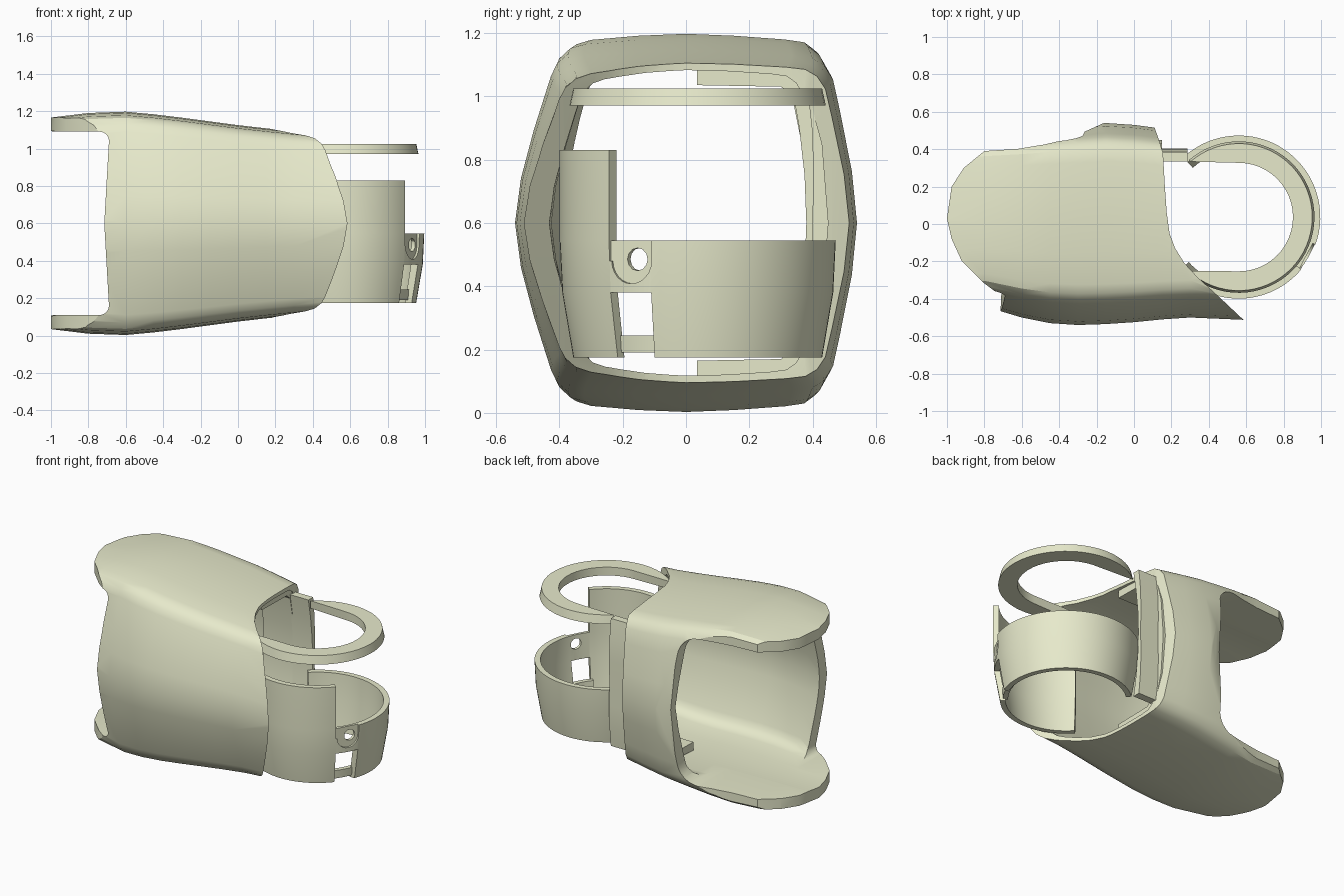
import bpy, bmesh
from math import sin, cos, radians, pi

if "Cube" in bpy.data.objects:
    bpy.data.objects.remove(bpy.data.objects["Cube"])

MID = 0.6           # height of the mirror plane
CX, CY = 0.56, 0.037  # centre of the round holder
mat = bpy.data.materials.new('pale_olive')
mat.diffuse_color = (0.80, 0.82, 0.60, 1)
mat.use_nodes = True
mat.node_tree.nodes["Principled BSDF"].inputs["Base Color"].default_value = mat.diffuse_color


def make(name, verts, faces):
    me = bpy.data.meshes.new(name)
    bm = bmesh.new()
    vs = [bm.verts.new(v) for v in verts]
    for f in faces:
        bm.faces.new([vs[i] for i in f])
    bmesh.ops.recalc_face_normals(bm, faces=bm.faces)
    bm.to_mesh(me)
    bm.free()
    me.materials.append(mat)
    ob = bpy.data.objects.new(name, me)
    bpy.context.collection.objects.link(ob)
    return ob


def loft(name, rings):
    """Closed solid through equal-length rings of points."""
    n = len(rings[0])
    verts = [p for r in rings for p in r]
    faces = [tuple(range(n)), tuple(range(len(verts) - n, len(verts)))]
    for k in range(len(rings) - 1):
        for i in range(n):
            j = (i + 1) % n
            faces.append((k*n + i, k*n + j, k*n + n + j, k*n + n + i))
    return make(name, verts, faces)


def prism(name, pts, axis, lo, hi):
    def put(a, b, c):
        return {'x': (c, a, b), 'y': (a, c, b), 'z': (a, b, c)}[axis]
    return loft(name, [[put(a, b, c) for a, b in pts] for c in (lo, hi)])


def boolean(ob, cutter, op='DIFFERENCE'):
    m = ob.modifiers.new('cut', 'BOOLEAN')
    m.object, m.operation, m.solver = cutter, op, 'EXACT'
    bpy.context.view_layer.objects.active = ob
    bpy.ops.object.modifier_apply(modifier=m.name)
    bpy.data.objects.remove(cutter)


def smooth(ob, angle=30):
    bpy.ops.object.select_all(action='DESELECT')
    ob.select_set(True)
    bpy.context.view_layer.objects.active = ob
    bpy.ops.object.shade_smooth_by_angle(angle=radians(angle))


def arc(r, a0, a1, n):
    return [(CX + r*cos(radians(a0 + (a1 - a0)*i/n)),
             CY + r*sin(radians(a0 + (a1 - a0)*i/n))) for i in range(n + 1)]


def arc_wall(name, a0, a1, n, levels):
    """Curved wall; levels are (z, outer radius, inner radius)."""
    rings = []
    for i in range(n + 1):
        a = radians(a0 + (a1 - a0)*i/n)
        loop = [(r_out, z) for z, r_out, _ in levels]
        loop += [(r_in, z) for z, _, r_in in reversed(levels)]
        rings.append([(CX + r*cos(a), CY + r*sin(a), z) for r, z in loop])
    return loft(name, rings)


# Sleeve: stations are (x, front width, back width, half height)
stations = [(-1.03, .44, .47, .562), (-.8, .44, .49, .59), (-.6, .5, .505, .597),
            (-.45, .53, .52, .583), (-.3, .54, .53, .565), (-.15, .535, .54, .545),
            (0, .525, .53, .525), (.15, .51, .51, .508), (.3, .5, .5, .492),
            (.65, .515, .5, .46)]
front = [(1, 0), (.965, .25), (.89, .52), (.79, .82), (.755, .89), (.69, .945), (.6, .968), (.3, .99)]
back = [(1, 0), (.97, .3), (.9, .65), (.86, .83), (.81, .91), (.74, .955), (.62, .97), (.3, .99)]


def section(x, f, b, h):
    up = [(-f*p, h*q) for p, q in front] + [(0, h)] + [(b*p, h*q) for p, q in reversed(back)]
    return [(x, y, MID + z) for y, z in up] + [(x, y, MID - z) for y, z in up[-2:0:-1]]


sleeve = loft('sleeve', [section(*s) for s in stations])
inner = []
for k, (x, f, b, h) in enumerate(stations):
    x += -.1 if k == 0 else (.1 if k == len(stations) - 1 else 0)
    inner.append(section(x, f - .075, b - .08, min(.495, h - .022)))
boolean(sleeve, loft('sleeve_bore', inner))

# Plan outline trims both ends of the sleeve
outline = [(-1, .03), (-.975, .2), (-.91, .3), (-.8, .39), (-.62, .402), (-.48, .425), (-.35, .455),
           (-.15, .545), (-.1, .57), (.09, .57), (.13, .46), (.155, .38), (.165, .2), (.175, .06),
           (.19, -.05), (.22, -.13), (.27, -.21), (.34, -.285), (.45, -.385), (.585, -.512),
           (.6, -.6), (-.72, -.6), (-.71, -.385), (-.81, -.31), (-.92, -.2), (-.975, -.08)]
boolean(sleeve, prism('plan_trim', outline, 'z', -.2, 1.4), 'INTERSECT')


# Open side windows at the left end, with rounded corners
def window(x1, r, y0, y1, bow):
    c = [(x1 - r + r*sin(pi/2*i/6), .49 - r + r*cos(pi/2*i/6)) for i in range(7)]
    pts = [(-1.3, .49)] + c + [(x1 + bow, 0)] + [(x, -z) for x, z in reversed(c)] + [(-1.3, -.49)]
    return prism('window', [(x, MID + z) for x, z in pts], 'y', y0, y1)


boolean(sleeve, window(-.69, .05, -.8, .05, -.025))
boolean(sleeve, window(-.27, .13, 0, .8, .03))
smooth(sleeve, 28)

# Liner inside the back half of the right end
out_pts = [(.035, .49), (.34, .47), (.38, .43), (.43, .25), (.45, 0)]
in_pts = [(.035, .435), (.3, .43), (.335, .4), (.375, .2), (.385, 0)]
loop = out_pts + [(y, -z) for y, z in out_pts[-2::-1]]
loop += [(y, -z) for y, z in in_pts] + in_pts[-2::-1]
smooth(prism('liner', [(y, MID + z) for y, z in loop], 'x', -.08, .15))

# Upper ring with its opening running towards the sleeve
hole = arc(.29, -90, 90, 24)
ring_loops = []
for z, r in ((.97, .405), (1.025, .393)):
    outer = arc(r, 131, -133, 48)
    ring_loops.append([(x, y, z) for x, y in outer + hole])
smooth(loft('upper_ring', ring_loops))

# Lower cup: a low wall round the right and back, a tall one at the front
levels = [(.175, .393, .36), (.38, .428, .393), (.545, .436, .4)]
low = arc_wall('cup_low_wall', -40, 133, 36, levels)
boolean(low, prism('slot', [(-.26, .1), (-.095, .1), (-.11, .38), (-.26, .38)], 'x', .75, 1.1))


# Recessed screw seat with a hole
def radial_prism(name, pts, r0, r1, a=radians(-28)):
    return loft(name, [[(CX + r*cos(a) - t*sin(a), CY + r*sin(a) + t*cos(a), z) for t, z in pts]
                       for r in (r0, r1)])


seat = [(-.14, .6), (-.14, .475)] + [(-.01 + .072*cos(pi + pi*i/12), .48 + .072*sin(pi + pi*i/12))
                                     for i in range(13)] + [(.062, .6)]
boolean(low, radial_prism('seat_cut', seat, .416, .6))
boolean(low, radial_prism('hole_cut', [(.006 + .036*cos(pi*i/6), .485 + .036*sin(pi*i/6))
                                       for i in range(12)], .2, .6))
smooth(low)
smooth(arc_wall('cup_tall_wall', -138, -40, 22, levels + [(.83, .436, .4)]))
smooth(arc_wall('slot_sill', -42, -14, 6, [(.19, .375, .345), (.245, .38, .35)]))

# Upright strip that ties ring and cup to the sleeve
zs = [.175, .3, .45, .6, .75, .9, 1.025]
bulge = [(.335 + .045*(1 - ((z - .6)/.425)**2), z) for z in zs]
strip = prism('upright_strip', bulge + [(y + .02 + .03*abs(z - .6)/.425, z) for y, z in reversed(bulge)],
              'x', .14, .285)
smooth(strip)
